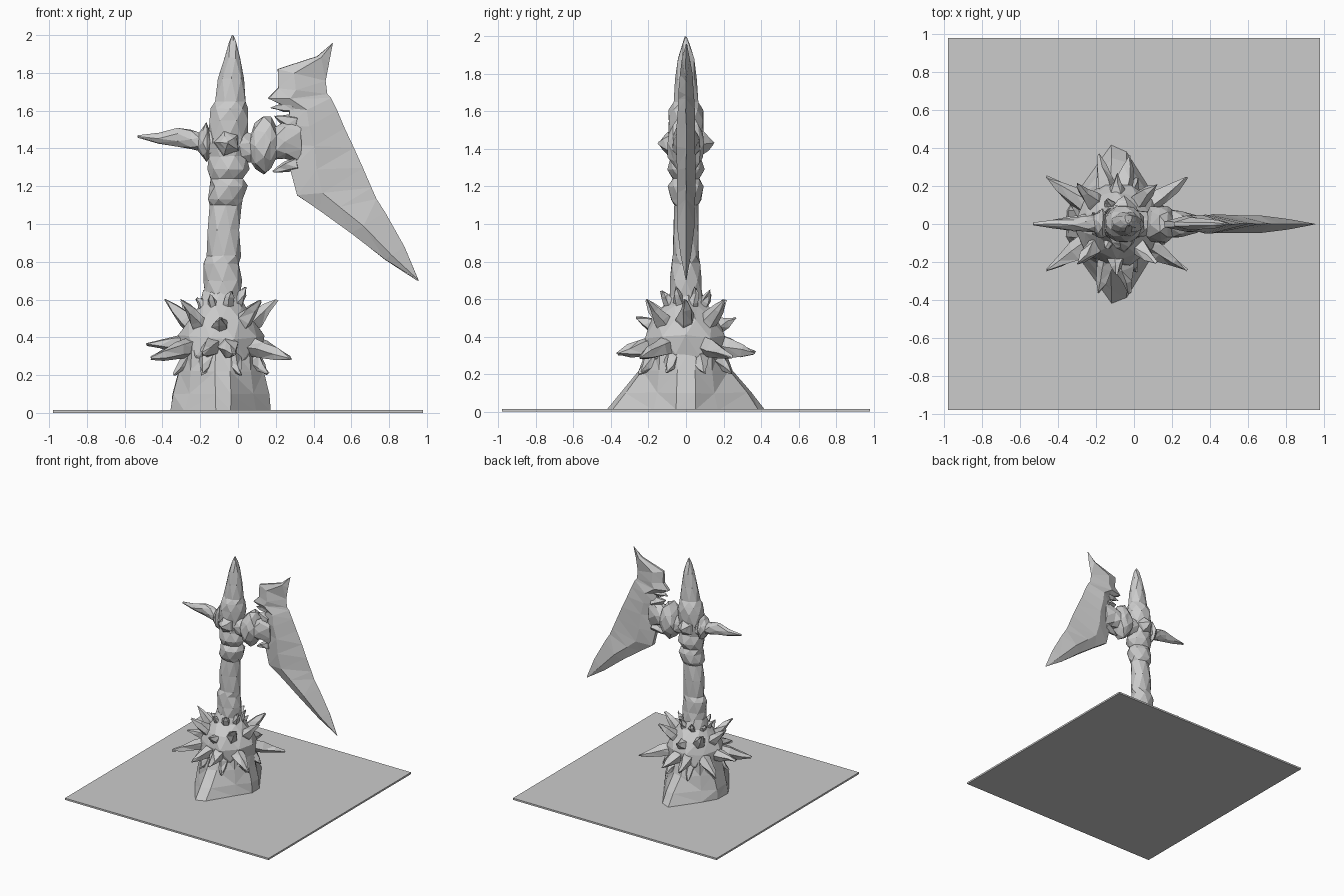
import bpy, bmesh, math, random
from mathutils import Vector

random.seed(7)
CX = -0.09  # axis of the spiked ball and shaft


def loft(name, rings, jitter=0.0):
    """Skin a list of equal-length rings, cap the ends, keep facets flat."""
    bm = bmesh.new()
    rows = []
    for ring in rings:
        row = []
        for p in ring:
            j = Vector([random.uniform(-jitter, jitter) for _ in range(3)])
            row.append(bm.verts.new(Vector(p) + j))
        rows.append(row)
    n = len(rows[0])
    for a, b in zip(rows, rows[1:]):
        for i in range(n):
            k = (i + 1) % n
            bm.faces.new((a[i], a[k], b[k], b[i]))
    bm.faces.new(rows[0][::-1])
    bm.faces.new(rows[-1])
    bmesh.ops.remove_doubles(bm, verts=bm.verts, dist=0.0005)
    bmesh.ops.triangulate(bm, faces=bm.faces[:])
    bmesh.ops.recalc_face_normals(bm, faces=bm.faces[:])
    mesh = bpy.data.meshes.new(name)
    bm.to_mesh(mesh)
    bm.free()
    obj = bpy.data.objects.new(name, mesh)
    bpy.context.collection.objects.link(obj)
    return obj


def ring_z(x, z, rx, ry, n, turn=0.0):
    return [(x + rx * math.cos(math.tau * (i + turn) / n),
             ry * math.sin(math.tau * (i + turn) / n), z) for i in range(n)]


def ring_x(x, z, rz, ry, n, turn=0.0):
    return [(x, ry * math.cos(math.tau * (i + turn) / n),
             z + rz * math.sin(math.tau * (i + turn) / n)) for i in range(n)]


def spike(name, base, tip, r, jitter=0.008):
    """Five-sided thorn with a swollen middle."""
    base, tip = Vector(base), Vector(tip)
    d = tip - base
    u = d.normalized().cross(Vector((0, 0, 1)))
    u = u.normalized() if u.length > 0.05 else Vector((1, 0, 0))
    v = u.cross(d.normalized())
    rings = []
    for t, s in ((0, 1), (0.4, 0.85), (0.7, 0.5), (0.97, 0.08)):
        c = base + d * t
        rings.append([c + r * s * (u * math.cos(math.tau * i / 5) + v * math.sin(math.tau * i / 5))
                      for i in range(5)])
    return loft(name, rings, jitter)


# Ground plate
bpy.ops.mesh.primitive_cube_add(size=1, location=(0, 0, 0.0075))
plate = bpy.context.object
plate.name = "base_plate"
plate.scale = (1.96, 1.96, 0.015)

# Flared pedestal with ridged feet
rings = []
for z, rx, ry, dx, dy in ((0.01, 0.265, 0.42, 0.19, 0.17), (0.1, 0.255, 0.35, 0.17, 0.15),
                          (0.22, 0.225, 0.25, 0.16, 0.14), (0.36, 0.19, 0.2, 0.15, 0.14)):
    rings.append([(CX + x, y, z) for x, y in (
        (rx, -0.05), (rx, 0.05), (dx, dy), (0.05, ry * 0.93), (-0.03, ry), (-dx, dy + 0.02),
        (-rx, 0.07), (-rx, -0.07), (-dx, -dy - 0.02), (-0.03, -ry), (0.05, -ry * 0.93), (dx, -dy))])
loft("pedestal", rings, 0.004)

# Ball under the thorns
loft("thorn_ball", [ring_z(CX, z, r, r, 10, k * 0.5) for k, (z, r) in enumerate((
    (0.22, 0.16), (0.3, 0.21), (0.4, 0.22), (0.49, 0.18), (0.57, 0.12), (0.64, 0.09)))], 0.012)

# Large lower thorns, mirrored front to back
lower = [(0.29, 0.25, 0.29), (-0.02, 0.37, 0.31), (-0.19, 0.37, 0.31), (-0.47, 0.25, 0.29)]
for s in (-1, 1):
    for x, y, z in lower:
        d = Vector((x - CX, y * s, 0)).normalized() * 0.14
        spike("lower_thorn", (CX + d.x, d.y, 0.36), (x, y * s, z), 0.06)
spike("lower_thorn", (CX - 0.14, 0, 0.37), (-0.49, 0, 0.36), 0.055)

# Upper thorns leaning outward
for k in range(8):
    a = math.tau * k / 8
    c, s = math.cos(a), math.sin(a)
    rad, z = (0.3, 0.6) if k not in (2, 6) else (0.27, 0.5)
    spike("upper_thorn", (CX + 0.11 * c, 0.11 * s, 0.43), (CX + rad * c, rad * s, z), 0.055)

# Drooping shards below and short crown shards around the shaft
for k in range(8):
    a = math.tau * (k + 0.5) / 8
    c, s = math.cos(a), math.sin(a)
    spike("drooping_shard", (CX + 0.14 * c, 0.14 * s, 0.32), (CX + 0.27 * c, 0.27 * s, 0.2), 0.055)
    spike("crown_shard", (CX + 0.08 * c, 0.08 * s, 0.54),
          (CX + 0.14 * c, 0.14 * s, 0.64 + 0.03 * c), 0.035)

# Shaft with collars, head block and top point
profile = [  # x centre, z, x radius, y radius
    (-0.09, 0.5, 0.10, 0.09), (-0.08, 0.62, 0.10, 0.09), (-0.08, 0.70, 0.105, 0.085),
    (-0.09, 0.79, 0.10, 0.08), (-0.075, 0.83, 0.09, 0.07), (-0.075, 0.97, 0.09, 0.07),
    (-0.065, 1.1, 0.085, 0.065), (-0.065, 1.13, 0.1, 0.085), (-0.05, 1.2, 0.1, 0.095),
    (-0.06, 1.24, 0.09, 0.075), (-0.05, 1.29, 0.11, 0.1), (-0.055, 1.36, 0.105, 0.085),
    (-0.055, 1.45, 0.105, 0.095), (-0.05, 1.55, 0.11, 0.1), (-0.045, 1.61, 0.1, 0.09),
    (-0.04, 1.65, 0.085, 0.07), (-0.035, 1.77, 0.07, 0.06), (-0.03, 1.88, 0.045, 0.045),
    (-0.028, 1.96, 0.022, 0.022), (-0.028, 1.997, 0.005, 0.005)]
loft("shaft", [ring_z(x, z, rx, ry, 8, k % 2 * 0.5) for k, (x, z, rx, ry) in enumerate(profile)], 0.003)

# Side studs on the head
for s in (-1, 1):
    spike("head_stud", (-0.055, 0.06 * s, 1.43), (-0.055, 0.15 * s, 1.43), 0.075, 0.004)

# Rear pick with its flange
loft("rear_pick", [ring_x(x, z, rz, ry, 7, k % 2 * 0.5) for k, (x, z, rz, ry) in enumerate((
    (-0.1, 1.43, 0.07, 0.06), (-0.15, 1.43, 0.075, 0.065), (-0.165, 1.435, 0.11, 0.08),
    (-0.185, 1.43, 0.085, 0.07), (-0.21, 1.435, 0.05, 0.045), (-0.25, 1.45, 0.055, 0.045),
    (-0.32, 1.46, 0.05, 0.035), (-0.42, 1.455, 0.03, 0.022), (-0.53, 1.465, 0.006, 0.006)))], 0.004)

# Neck and flange carrying the blade
loft("blade_socket", [ring_x(x, z, rz, ry, 8, k % 2 * 0.5) for k, (x, z, rz, ry) in enumerate((
    (0.0, 1.42, 0.09, 0.07), (0.07, 1.4, 0.08, 0.07), (0.09, 1.41, 0.12, 0.09),
    (0.14, 1.42, 0.165, 0.1), (0.175, 1.43, 0.14, 0.095), (0.2, 1.43, 0.09, 0.075),
    (0.25, 1.44, 0.1, 0.07), (0.33, 1.44, 0.12, 0.045)))], 0.006)

# Axe blade: stations from back edge to cutting edge, with half thickness
stations = [
    (0.50, 1.96, 0.503, 1.955, 0.003), (0.42, 1.89, 0.485, 1.86, 0.022),
    (0.21, 1.82, 0.465, 1.76, 0.035), (0.215, 1.72, 0.475, 1.69, 0.04),
    (0.16, 1.665, 0.49, 1.665, 0.042), (0.275, 1.61, 0.525, 1.6, 0.045),
    (0.27, 1.52, 0.565, 1.51, 0.05), (0.29, 1.42, 0.615, 1.4, 0.05),
    (0.28, 1.28, 0.66, 1.3, 0.05), (0.31, 1.15, 0.705, 1.19, 0.05),
    (0.43, 1.07, 0.735, 1.13, 0.048), (0.60, 0.95, 0.78, 1.06, 0.045),
    (0.78, 0.81, 0.88, 0.88, 0.028), (0.95, 0.703, 0.955, 0.70, 0.003)]
rings = []
for x0, z0, x1, z1, t in stations:
    at = lambda f, y: (x0 + (x1 - x0) * f, y, z0 + (z1 - z0) * f)
    rings.append([at(0, 0.35 * t), at(0.35, t), at(1, 0), at(0.35, -t), at(0, -0.35 * t)])
loft("axe_blade", rings, 0.003)

# Barbs along the back of the blade
for bx, bz, tx, tz, r in ((0.31, 1.53, 0.19, 1.57, 0.045), (0.31, 1.32, 0.18, 1.275, 0.04),
                          (0.29, 1.62, 0.17, 1.615, 0.03)):
    spike("blade_barb", (bx, 0, bz), (tx, 0, tz), r, 0.005)
